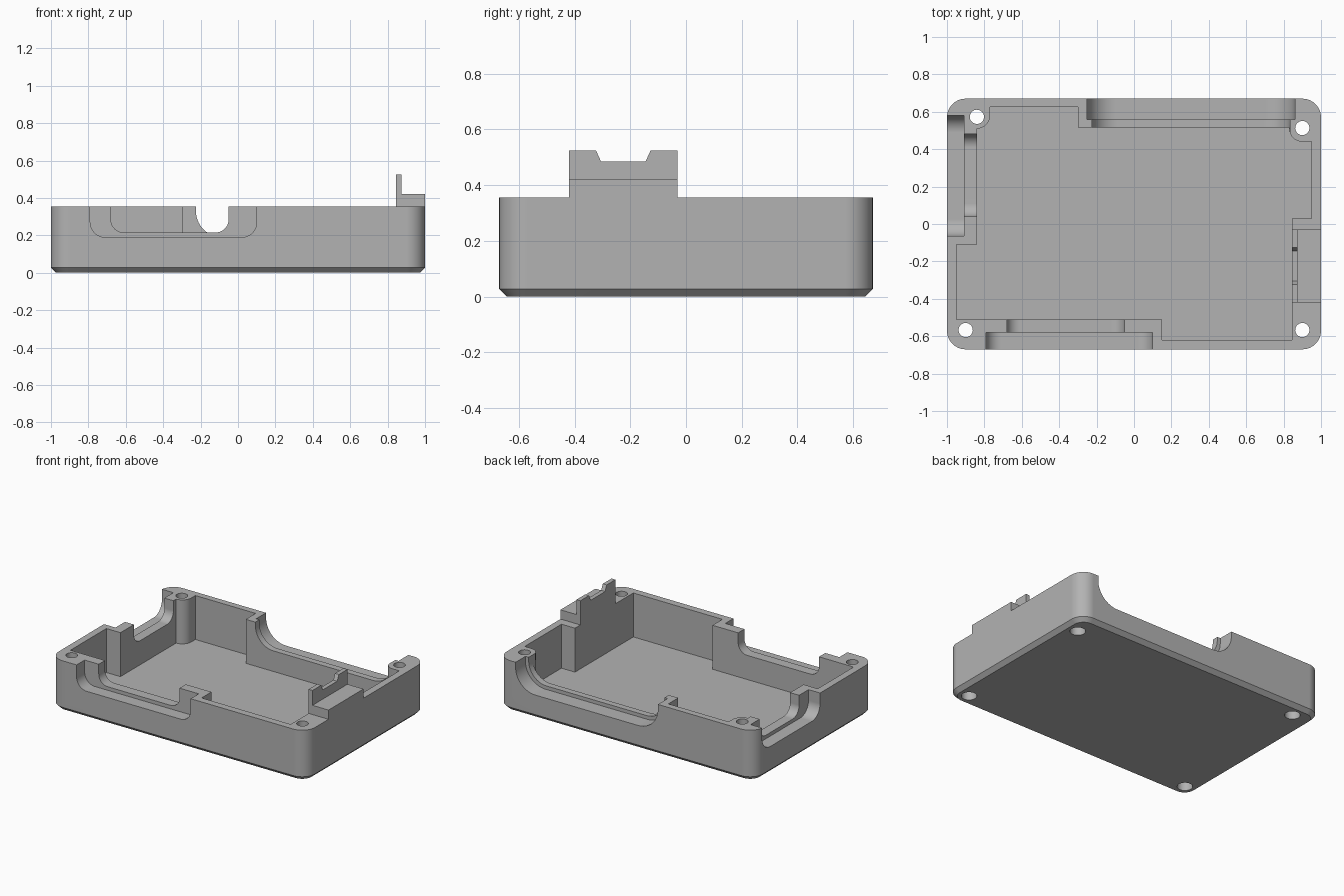
import bpy, bmesh, math

cube = bpy.data.objects.get("Cube")
if cube:
    bpy.data.objects.remove(cube, do_unlink=True)

HX, HY, TOP, FLOOR = 1.0, 0.67, 0.355, 0.045
CHAMFER, CORNER = 0.027, 0.1

grey = bpy.data.materials.new("Grey plastic")
grey.use_nodes = True
colour = (0.45, 0.45, 0.45, 1)
grey.diffuse_color = colour
grey.node_tree.nodes["Principled BSDF"].inputs["Base Color"].default_value = colour


def arc(cx, cy, r, start, end, n=14):
    angles = [math.radians(start + (end - start) * i / n) for i in range(n + 1)]
    return [(cx + r * math.cos(a), cy + r * math.sin(a)) for a in angles]


def rounded_rect(hx, hy, r):
    x, y = hx - r, hy - r
    return (arc(x, y, r, 0, 90) + arc(-x, y, r, 90, 180)
            + arc(-x, -y, r, 180, 270) + arc(x, -y, r, 270, 360))


def loft(name, rings):
    """Skin matching rings of 3D points and cap both ends."""
    bm = bmesh.new()
    loops = [[bm.verts.new(p) for p in ring] for ring in rings]
    n = len(loops[0])
    for a, b in zip(loops, loops[1:]):
        for i in range(n):
            j = (i + 1) % n
            bm.faces.new((a[i], a[j], b[j], b[i]))
    bm.faces.new(loops[0][::-1])
    bm.faces.new(loops[-1])
    bmesh.ops.recalc_face_normals(bm, faces=bm.faces[:])
    mesh = bpy.data.meshes.new(name)
    bm.to_mesh(mesh)
    bm.free()
    mesh.materials.append(grey)
    obj = bpy.data.objects.new(name, mesh)
    bpy.context.collection.objects.link(obj)
    return obj


def prism(name, profile, axis, lo, hi):
    """Extrude a 2D profile along an axis between lo and hi."""
    place = {"x": lambda u, v, w: (w, u, v),
             "y": lambda u, v, w: (u, w, v),
             "z": lambda u, v, w: (u, v, w)}[axis]
    return loft(name, [[place(u, v, w) for u, v in profile] for w in (lo, hi)])


def combine(target, tool, operation="DIFFERENCE"):
    """Apply a boolean and remove the tool object."""
    tool.hide_render = True
    mod = target.modifiers.new("Boolean", "BOOLEAN")
    mod.operation, mod.solver, mod.object = operation, "EXACT", tool
    graph = bpy.context.evaluated_depsgraph_get()
    mesh = bpy.data.meshes.new_from_object(target.evaluated_get(graph))
    target.modifiers.clear()
    target.data = mesh
    bpy.data.objects.remove(tool, do_unlink=True)


def cut_slot(axis, lo, hi, u0, u1, bottom, r):
    """Cut an open-topped slot with rounded lower corners."""
    high = TOP + 0.1
    profile = ([(u0, high)] + arc(u0 + r, bottom + r, r, 180, 270)
               + arc(u1 - r, bottom + r, r, 270, 360) + [(u1, high)])
    combine(tray, prism("slot_cutter", profile, axis, lo, hi))


# Tray body with chamfered underside
sections = [(CHAMFER, 0), (0, CHAMFER), (0, TOP)]
tray = loft("tray", [[(x, y, z) for x, y in rounded_rect(HX - d, HY - d, CORNER - d)]
                     for d, z in sections])

# Stepped cavity with rounded screw bosses in the back corners
cavity = ([(-0.77, 0.625), (-0.30, 0.625), (-0.30, 0.515), (0.83, 0.515)]
          + arc(0.90, 0.51, 0.07, 180, 270)
          + [(0.95, 0.44), (0.95, 0.03), (0.845, 0.03), (0.845, -0.62),
             (0.15, -0.62), (0.15, -0.51), (-0.95, -0.51), (-0.95, -0.11),
             (-0.84, -0.11)]
          + arc(-0.84, 0.58, 0.07, 270, 360))
combine(tray, prism("cavity_cutter", cavity, "z", FLOOR, TOP + 0.1))

# Stepped connector openings: front, back and side
cut_slot("y", -0.8, -0.58, -0.79, 0.10, 0.19, 0.08)
cut_slot("y", -0.6, -0.45, -0.68, -0.05, 0.215, 0.07)
cut_slot("y", 0.56, 0.8, -0.25, 0.86, 0.165, 0.155)
cut_slot("y", 0.48, 0.58, -0.225, 0.835, 0.19, 0.14)
cut_slot("x", -1.1, -0.91, -0.065, 0.58, 0.19, 0.09)
cut_slot("x", -0.93, -0.8, 0.04, 0.48, 0.215, 0.07)

# Raised block with a notched rib
block = [(0.845, 0.3), (1.0, 0.3), (1.0, 0.42), (0.875, 0.42), (0.875, 0.525), (0.845, 0.525)]
latch = prism("latch", block, "y", -0.42, -0.03)
notch = [(-0.33, 0.54), (-0.305, 0.485), (-0.145, 0.485), (-0.12, 0.54)]
combine(latch, prism("notch_cutter", notch, "x", 0.8, 0.92))
combine(tray, latch, "UNION")

# Screw holes, widened underneath
for x, y in [(-0.84, 0.573), (0.90, 0.513), (-0.90, -0.567), (0.90, -0.567)]:
    for r, top in [(0.038, 0.5), (0.05, 0.1)]:
        circle = arc(x, y, r, 0, 360, 32)[:-1]
        combine(tray, prism("hole_cutter", circle, "z", -0.1, top))

# Smooth fillets, crisp edges, flat large faces
bpy.ops.object.select_all(action="DESELECT")
tray.select_set(True)
bpy.context.view_layer.objects.active = tray
bpy.ops.object.shade_smooth_by_angle(angle=math.radians(20))
weighted = tray.modifiers.new("Flat faces", "WEIGHTED_NORMAL")
weighted.keep_sharp = True
